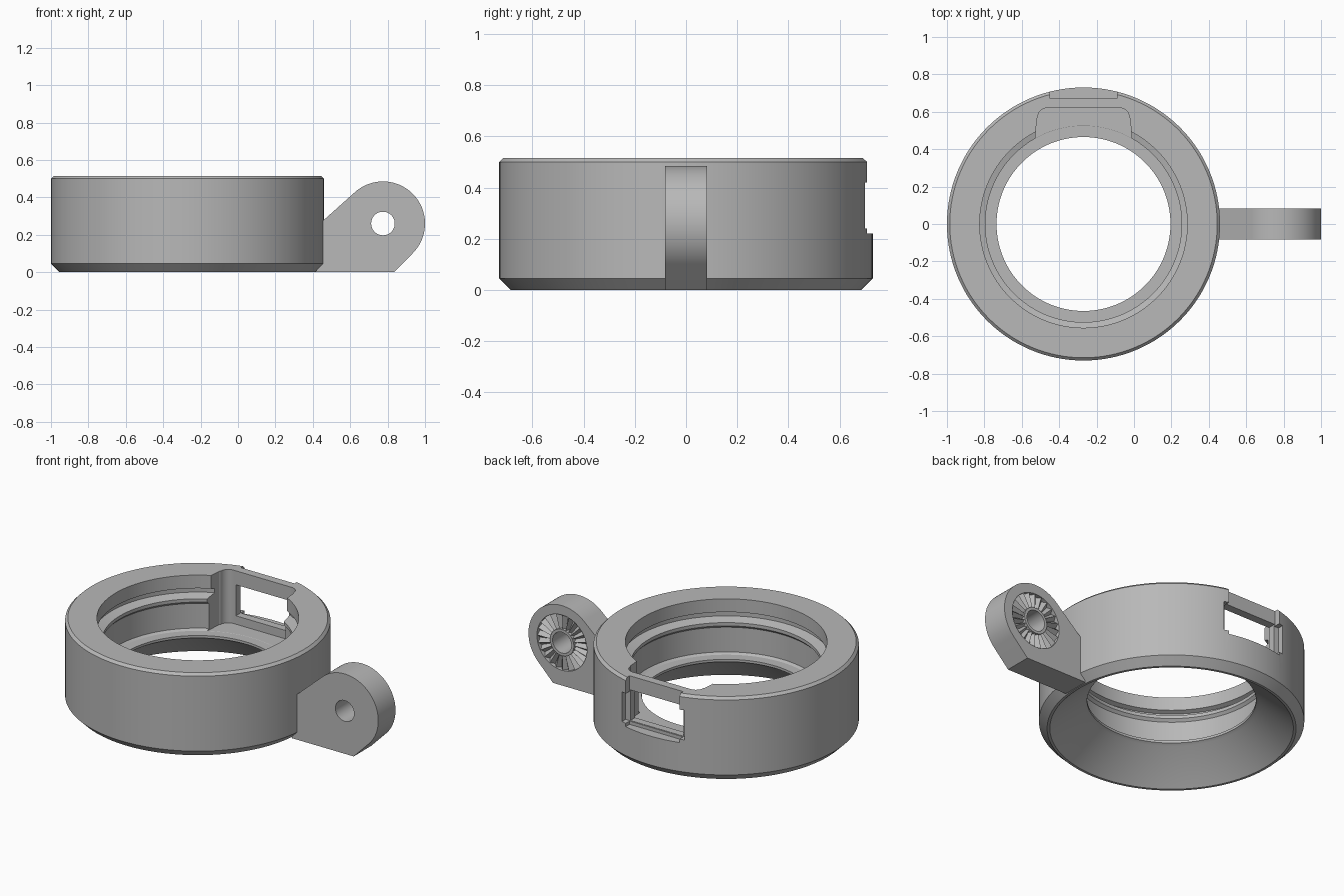
import bpy, bmesh, math

if "Cube" in bpy.data.objects:
    bpy.data.objects.remove(bpy.data.objects["Cube"])

CX = -0.27          # ring axis
ARM_X, ARM_Z = 0.775, 0.26   # arm pivot

grey = bpy.data.materials.new("grey plastic")
grey.use_nodes = True
grey.diffuse_color = (0.48, 0.48, 0.48, 1)
grey.node_tree.nodes["Principled BSDF"].inputs["Base Color"].default_value = (0.48, 0.48, 0.48, 1)


def make_object(name, bm):
    bmesh.ops.recalc_face_normals(bm, faces=bm.faces[:])
    mesh = bpy.data.meshes.new(name)
    bm.to_mesh(mesh)
    bm.free()
    mesh.materials.append(grey)
    obj = bpy.data.objects.new(name, mesh)
    bpy.context.collection.objects.link(obj)
    return obj


def lathe(name, profile, steps=128):
    """Closed (radius, z) profile turned about the ring axis."""
    bm = bmesh.new()
    rings = []
    for i in range(steps):
        a = math.tau * i / steps
        rings.append([bm.verts.new((CX + r * math.cos(a), r * math.sin(a), z)) for r, z in profile])
    n = len(profile)
    for i in range(steps):
        p, q = rings[i], rings[(i + 1) % steps]
        for j in range(n):
            k = (j + 1) % n
            bm.faces.new((p[j], q[j], q[k], p[k]))
    return make_object(name, bm)


def prism(name, outline, vector, place):
    """Flat outline placed in space and extruded along a vector."""
    bm = bmesh.new()
    face = bm.faces.new([bm.verts.new(place(u, v)) for u, v in outline])
    out = bmesh.ops.extrude_face_region(bm, geom=[face])
    moved = [g for g in out["geom"] if isinstance(g, bmesh.types.BMVert)]
    bmesh.ops.translate(bm, verts=moved, vec=vector)
    return make_object(name, bm)


def block(name, half, y0, y1, z0, z1):
    outline = [(-half, y0), (half, y0), (half, y1), (-half, y1)]
    return prism(name, outline, (0, 0, z1 - z0), lambda u, v: (CX + u, v, z0))


def arc(cx, cy, r, start, end, steps):
    angles = [math.radians(start + (end - start) * i / steps) for i in range(steps + 1)]
    return [(cx + r * math.cos(a), cy + r * math.sin(a)) for a in angles]


def cut(target, cutter):
    mod = target.modifiers.new("cut", "BOOLEAN")
    mod.operation = "DIFFERENCE"
    mod.solver = "EXACT"
    mod.object = cutter
    bpy.context.view_layer.objects.active = target
    bpy.ops.object.modifier_apply(modifier=mod.name)
    bpy.data.objects.remove(cutter)


# Ring body: chamfered outside, stepped bore above, flared cone below
ring = lathe("ring_body", [
    (0.685, 0), (0.73, 0.045), (0.73, 0.5), (0.715, 0.515),
    (0.555, 0.515), (0.555, 0.435), (0.58, 0.425), (0.58, 0.40),
    (0.525, 0.385), (0.525, 0.365), (0.54, 0.35), (0.54, 0.20),
    (0.525, 0.19), (0.465, 0.19), (0.465, 0.175), (0.483, 0.165), (0.67, 0)])

# Inner pocket with rounded corners, open at the top
right_side = [(0.262, 0.40), (0.25, 0.56)] + arc(0.195, 0.57, 0.05, 0, 90, 8)
pocket = right_side + [(-x, y) for x, y in reversed(right_side)]
cut(ring, prism("pocket_cutter", pocket, (0, 0, 0.5), lambda u, v: (CX + u, v, 0.191)))

# Outer notch, wider slot and window under the top bar
cut(ring, block("notch_cutter", 0.18, 0.67, 0.9, 0.22, 0.6))
cut(ring, block("slot_cutter", 0.21, 0.665, 0.9, 0.24, 0.42))
cut(ring, block("window_cutter", 0.178, 0.5, 0.75, 0.242, 0.43))

# Side arm with a rounded end
outline = [(0.42, 0), (0.835, 0)] + arc(ARM_X, ARM_Z, 0.225, -45, 131, 44) + [(0.46, 0.28), (0.42, 0.25)]
arm = prism("mounting_arm", outline, (0, 0.166, 0), lambda u, v: (u, -0.083, v))
hole = arc(ARM_X, ARM_Z, 0.063, 0, 352.5, 47)
cut(arm, prism("hole_cutter", hole, (0, 0.4, 0), lambda u, v: (u, -0.2, v)))

# Radial teeth sunk into the back face of the arm
TEETH = 24
bm = bmesh.new()
loops = []
for i in range(TEETH * 2):
    a = math.tau * i / (TEETH * 2)
    depth = 0.053 if i % 2 else 0.078
    loops.append([bm.verts.new((ARM_X + r * math.cos(a), y, ARM_Z + r * math.sin(a)))
                  for r, y in ((0.08, depth), (0.168, depth), (0.168, 0.12), (0.08, 0.12))])
for i, p in enumerate(loops):
    q = loops[(i + 1) % len(loops)]
    for j in range(4):
        k = (j + 1) % 4
        bm.faces.new((p[j], q[j], q[k], p[k]))
cut(arm, make_object("teeth_cutter", bm))

# Smooth curves, sharp edges
bpy.ops.object.select_all(action="DESELECT")
for obj in (ring, arm):
    obj.select_set(True)
bpy.context.view_layer.objects.active = ring
bpy.ops.object.shade_smooth_by_angle(angle=math.radians(20))
